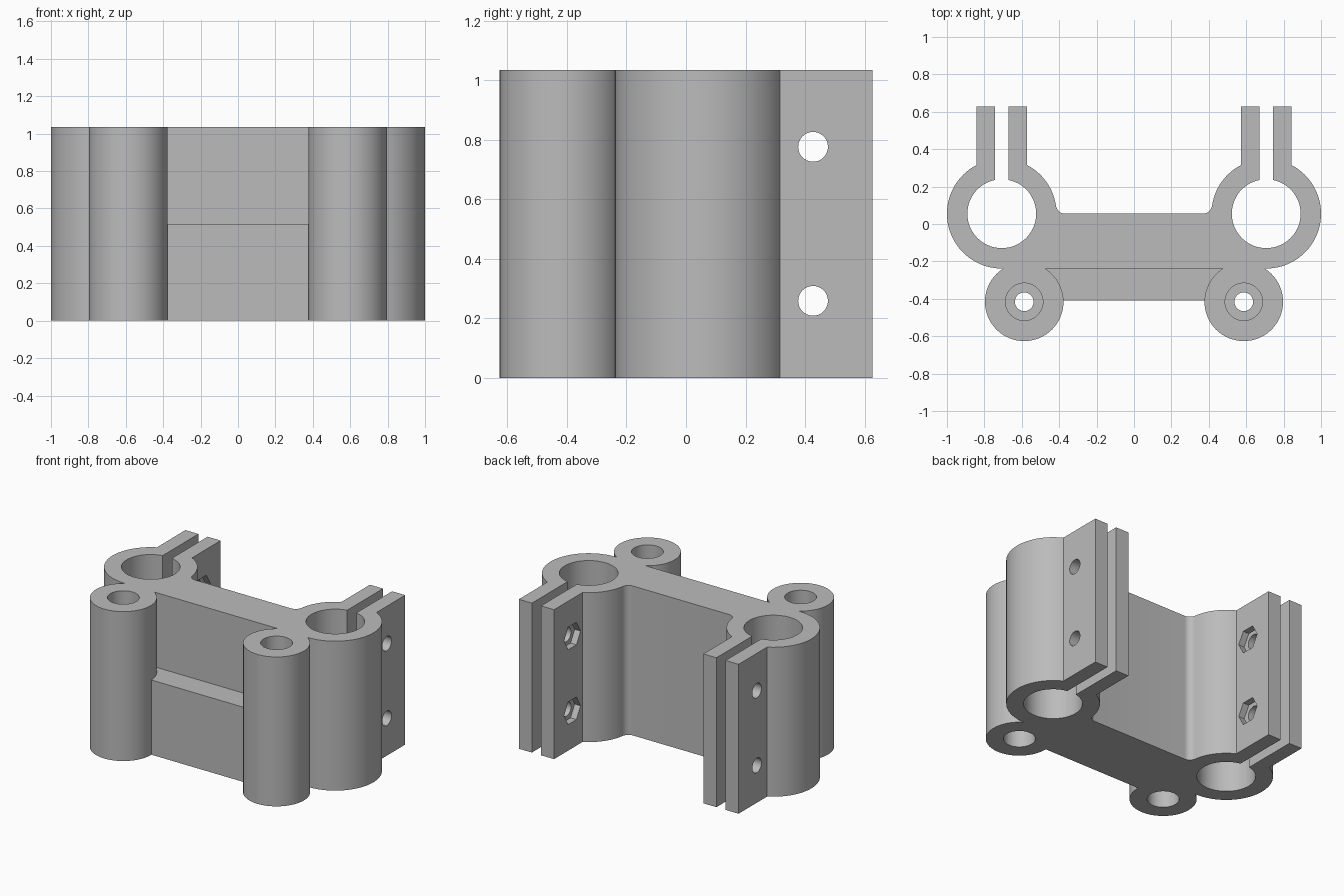
import bpy, bmesh, math
from mathutils import Matrix, Vector

cube = bpy.data.objects.get("Cube")
if cube:
    bpy.data.objects.remove(cube, do_unlink=True)

HEIGHT = 1.035
CLAMP = Vector((0.707, 0.055))       # centre of each clamp bore
OUTER, INNER = 0.293, 0.184
PLATE_FRONT, PLATE_BACK = CLAMP.y - OUTER, CLAMP.y
EAR_END, EAR_HALF, SLOT_HALF = 0.627, 0.135, 0.035
FILLET = 0.05
BOSS = Vector((0.587, -0.416))       # centre of each front boss

grey = bpy.data.materials.new("matte grey")
grey.use_nodes = True
colour = (0.5, 0.5, 0.5, 1)
grey.diffuse_color = colour
grey.node_tree.nodes["Principled BSDF"].inputs["Base Color"].default_value = colour


def arc(centre, radius, start, end, steps):
    """Points on an arc, angles in radians."""
    return [(centre[0] + radius * math.cos(start + (end - start) * i / steps),
             centre[1] + radius * math.sin(start + (end - start) * i / steps))
            for i in range(steps + 1)]


def make_object(name, bm):
    bmesh.ops.recalc_face_normals(bm, faces=bm.faces)
    mesh = bpy.data.meshes.new(name)
    bm.to_mesh(mesh)
    bm.free()
    mesh.materials.append(grey)
    obj = bpy.data.objects.new(name, mesh)
    bpy.context.collection.objects.link(obj)
    return obj


def prism(name, outline, height):
    bm = bmesh.new()
    base = bm.faces.new([bm.verts.new((x, y, 0)) for x, y in outline])
    top = bmesh.ops.extrude_face_region(bm, geom=[base])["geom"]
    bmesh.ops.translate(bm, vec=(0, 0, height),
                        verts=[g for g in top if isinstance(g, bmesh.types.BMVert)])
    return make_object(name, bm)


def cylinder(name, centre, radius, depth, sides=64, along_x=False):
    bm = bmesh.new()
    turn = Matrix.Rotation(math.pi / 2, 4, "Y") if along_x else Matrix()
    bmesh.ops.create_cone(bm, cap_ends=True, segments=sides, radius1=radius,
                          radius2=radius, depth=depth,
                          matrix=Matrix.Translation(centre) @ turn)
    return make_object(name, bm)


def combine(target, other, operation):
    other.hide_render = True
    mod = target.modifiers.new(other.name, "BOOLEAN")
    mod.operation, mod.solver, mod.object = operation, "EXACT", other
    bpy.context.view_layer.objects.active = target
    bpy.ops.object.modifier_apply(modifier=mod.name)
    bpy.data.objects.remove(other, do_unlink=True)


# Web plate with two split clamps, drawn as one half outline and mirrored
ear_angle = math.acos(EAR_HALF / OUTER)
slot_angle = math.acos(SLOT_HALF / INNER)
fillet_dx = math.sqrt((OUTER + FILLET) ** 2 - FILLET ** 2)
fillet_centre = (CLAMP.x - fillet_dx, PLATE_BACK + FILLET)
fillet_angle = math.atan2(FILLET, fillet_dx)
half = arc(CLAMP, OUTER, -math.pi / 2, ear_angle, 36)
half += [(CLAMP.x + EAR_HALF, EAR_END), (CLAMP.x + SLOT_HALF, EAR_END)]
half += arc(CLAMP, INNER, slot_angle, -math.pi - slot_angle, 60)
half += [(CLAMP.x - SLOT_HALF, EAR_END), (CLAMP.x - EAR_HALF, EAR_END)]
half += arc(CLAMP, OUTER, math.pi - ear_angle, math.pi - fillet_angle, 14)
half += arc(fillet_centre, FILLET, -fillet_angle, -math.pi / 2, 8)[1:]
outline = half + [(-x, y) for x, y in reversed(half)]
bracket = prism("clamp_bracket", outline, HEIGHT)

# Lower front thickening between the bosses
step = prism("front_step", [(-0.48, -0.41), (0.48, -0.41),
                            (0.48, PLATE_FRONT + 0.08), (-0.48, PLATE_FRONT + 0.08)],
             HEIGHT / 2)
combine(bracket, step, "UNION")

for side in (-1, 1):
    x = side * BOSS.x
    # Round front boss
    boss = cylinder("front_boss", (x, BOSS.y, HEIGHT / 2), 0.21, HEIGHT)
    combine(bracket, boss, "UNION")
    # Screw hole with a wide bore from each end
    hole = cylinder("screw_hole", (x, BOSS.y, HEIGHT / 2), 0.05, HEIGHT * 2, 32)
    combine(bracket, hole, "DIFFERENCE")
    for z in (0, HEIGHT):
        bore = cylinder("end_bore", (x, BOSS.y, z), 0.1, 0.84, 48)
        combine(bracket, bore, "DIFFERENCE")
    # Clamp bolt holes with hexagonal nut pockets on the inner ears
    for z in (HEIGHT * 0.25, HEIGHT * 0.75):
        bolt = cylinder("bolt_hole", (side * CLAMP.x, 0.427, z), 0.05, 0.6, 32, True)
        combine(bracket, bolt, "DIFFERENCE")
        pocket = cylinder("nut_pocket", (side * (CLAMP.x - EAR_HALF), 0.427, z),
                          0.09, 0.09, 6, True)
        combine(bracket, pocket, "DIFFERENCE")

# Smooth the round walls, keep the edges sharp
bpy.ops.object.select_all(action="DESELECT")
bracket.select_set(True)
bpy.context.view_layer.objects.active = bracket
bpy.ops.object.shade_smooth_by_angle(angle=math.radians(30))
